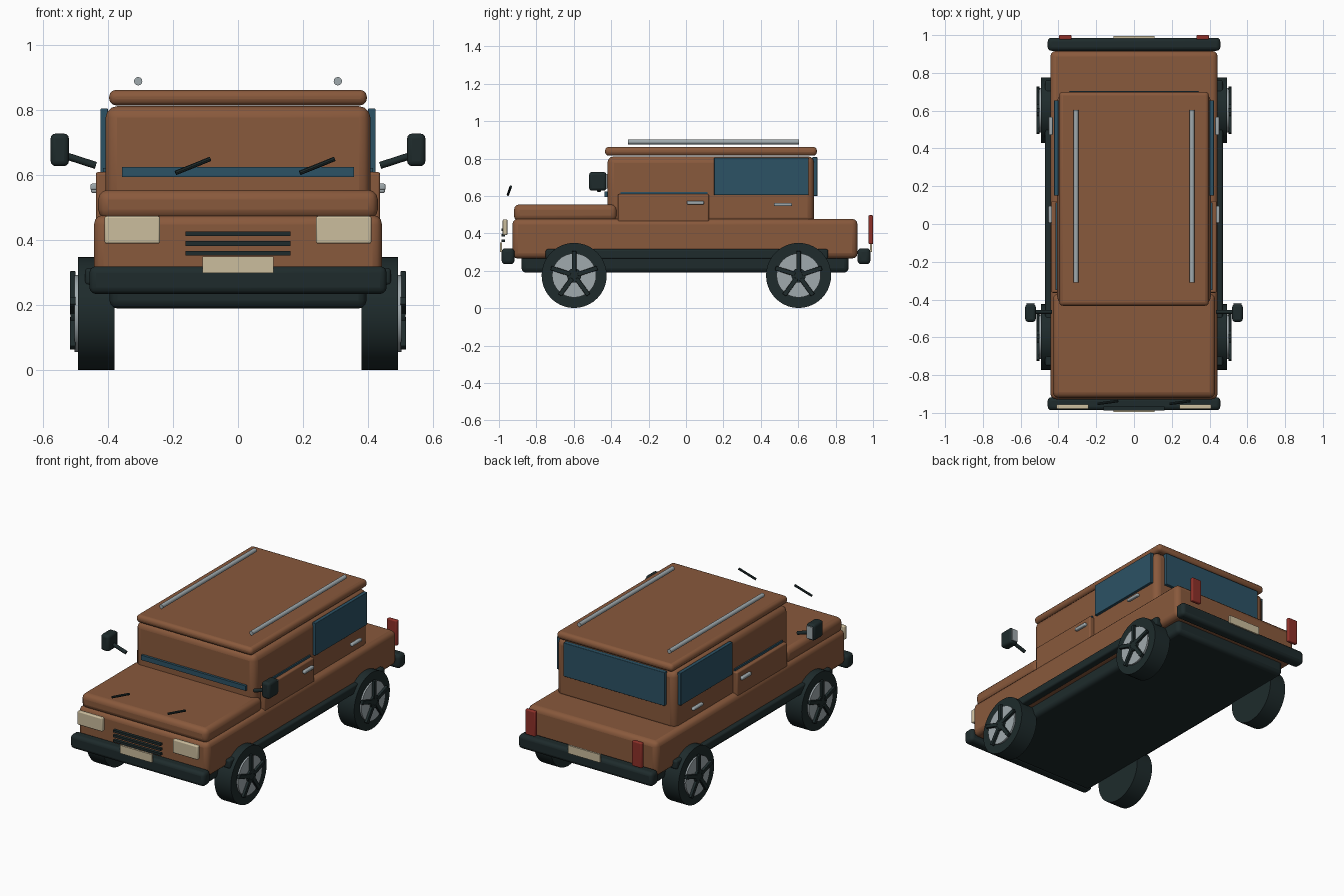
import bpy, bmesh, math
from mathutils import Matrix, Vector

if "Cube" in bpy.data.objects:
    bpy.data.objects.remove(bpy.data.objects["Cube"])


def material(name, rgb):
    m = bpy.data.materials.new(name)
    m.use_nodes = True
    m.diffuse_color = (*rgb, 1)
    m.node_tree.nodes["Principled BSDF"].inputs["Base Color"].default_value = (*rgb, 1)
    return m


BROWN = material("brown paint", (0.25, 0.1, 0.045))
BLACK = material("black rubber", (0.013, 0.024, 0.025))
GLASS = material("blue glass", (0.025, 0.085, 0.13))
METAL = material("grey metal", (0.35, 0.4, 0.42))
CREAM = material("cream lamp", (0.6, 0.51, 0.34))
RED = material("red lamp", (0.27, 0.03, 0.022))


def finish(name, bm, mat, bevel=0, angle=35):
    mesh = bpy.data.meshes.new(name)
    bm.to_mesh(mesh)
    bm.free()
    mesh.materials.append(mat)
    ob = bpy.data.objects.new(name, mesh)
    bpy.context.collection.objects.link(ob)
    if bevel:
        mod = ob.modifiers.new("rounded edges", "BEVEL")
        mod.width = bevel
        mod.segments = 3
    bpy.ops.object.select_all(action="DESELECT")
    ob.select_set(True)
    bpy.context.view_layer.objects.active = ob
    bpy.ops.object.shade_smooth_by_angle(angle=math.radians(angle))
    return ob


def box(name, mat, xs, ys, zs, bevel=0):
    """Box spanning the given (low, high) ranges."""
    bm = bmesh.new()
    bmesh.ops.create_cube(bm, size=1)
    spans = (xs, ys, zs)
    for v in bm.verts:
        v.co = [(a + b) / 2 + c * (b - a) for c, (a, b) in zip(v.co, spans)]
    return finish(name, bm, mat, bevel)


def pair(name, mat, xs, ys, zs, bevel=0):
    """The same box on the left (+x) and the right (-x)."""
    box("left_" + name, mat, xs, ys, zs, bevel)
    box("right_" + name, mat, (-xs[1], -xs[0]), ys, zs, bevel)


def rod(name, mat, start, end, radius, sides=12):
    """Straight cylinder between two points."""
    a, b = Vector(start), Vector(end)
    bm = bmesh.new()
    turn = (b - a).to_track_quat("Z", "Y").to_matrix().to_4x4()
    bmesh.ops.create_cone(bm, cap_ends=True, segments=sides, radius1=radius, radius2=radius,
                          depth=(b - a).length, matrix=Matrix.Translation((a + b) / 2) @ turn)
    return finish(name, bm, mat)


# Body shell
box("chassis", BLACK, (-0.395, 0.395), (-0.88, 0.87), (0.19, 0.31), 0.025)
box("lower_body", BROWN, (-0.443, 0.443), (-0.928, 0.917), (0.265, 0.478), 0.03)
box("hood", BROWN, (-0.43, 0.43), (-0.92, -0.37), (0.465, 0.555), 0.03)
box("cabin", BROWN, (-0.407, 0.407), (-0.42, 0.685), (0.45, 0.812), 0.035)
box("roof", BROWN, (-0.396, 0.396), (-0.433, 0.7), (0.815, 0.862), 0.02)
pair("door", BROWN, (0.39, 0.437), (-0.364, 0.123), (0.46, 0.61), 0.008)
pair("sill", BLACK, (0.42, 0.47), (-0.75, 0.76), (0.262, 0.315), 0.01)

# Windows
box("windscreen", GLASS, (-0.357, 0.357), (-0.435, -0.41), (0.595, 0.625))
box("rear_window", GLASS, (-0.345, 0.345), (0.675, 0.703), (0.6, 0.807), 0.003)
pair("front_window", GLASS, (0.395, 0.415), (-0.35, 0.115), (0.6, 0.622))
pair("rear_side_window", GLASS, (0.4, 0.423), (0.15, 0.655), (0.605, 0.805), 0.003)

# Bumpers, plates and lamps
for end, s in (("front", -1), ("rear", 1)):
    box(end + "_bumper", BLACK, (-0.457, 0.457), sorted((s * 0.917, s * 0.986)), (0.235, 0.32), 0.02)
    box(end + "_plate", CREAM, (-0.109, 0.109), sorted((s * 0.983, s * 0.995)), (0.3, 0.35))
pair("headlight", CREAM, (0.24, 0.41), (-0.98, -0.955), (0.39, 0.474), 0.006)
pair("tail_light", RED, (0.33, 0.397), (0.976, 1.0), (0.342, 0.497), 0.006)
for i in range(3):
    z = 0.36 + i * 0.03
    box(f"grille_slat_{i + 1}", BLACK, (-0.162, 0.162), (-0.987, -0.967), (z - 0.007, z + 0.007))

# Door handles
pair("front_handle", METAL, (0.432, 0.454), (0.005, 0.096), (0.554, 0.574), 0.006)
pair("rear_handle", METAL, (0.43, 0.452), (0.47, 0.567), (0.545, 0.563), 0.006)

# Parts set out on each side
for side, s in (("left", 1), ("right", -1)):
    rod(side + "_roof_rail", METAL, (s * 0.307, -0.31, 0.889), (s * 0.307, 0.603, 0.889), 0.013)
    rod(side + "_mirror_arm", BLACK, (s * 0.437, -0.465, 0.63), (s * 0.53, -0.465, 0.66), 0.011)
pair("mirror", BLACK, (0.52, 0.576), (-0.518, -0.425), (0.628, 0.728), 0.015)
pair("mirror_glass", METAL, (0.528, 0.568), (-0.427, -0.419), (0.64, 0.716))

# Wipers, both sweeping the same way
for side, x in (("left", 0.19), ("right", -0.192)):
    rod(side + "_wiper", BLACK, (x, -0.952, 0.607), (x + 0.107, -0.937, 0.65), 0.007, 8)


# Wheels: tyre, rim disc, hub and five spokes
def wheel(name, s, y):
    z, r = 0.175, 0.174
    tyre = rod(name + "_tyre", BLACK, (s * 0.38, y, z), (s * 0.492, y, z), r, 40)
    for p in tyre.data.polygons:
        p.use_smooth = True
    rod(name + "_rim", METAL, (s * 0.45, y, z), (s * 0.502, y, z), 0.118, 32)
    rod(name + "_hub", BLACK, (s * 0.47, y, z), (s * 0.515, y, z), 0.038, 24)
    bm = bmesh.new()
    for i in range(5):
        place = (Matrix.Translation((s * 0.508, y, z)) @ Matrix.Rotation(i * math.tau / 5, 4, "X")
                 @ Matrix.Translation((0, 0, 0.075)) @ Matrix.Diagonal((0.018, 0.024, 0.11, 1)))
        bmesh.ops.create_cube(bm, size=1, matrix=place)
    finish(name + "_spokes", bm, BLACK, 0.003)


for side, s in (("left", 1), ("right", -1)):
    wheel("front_" + side, s, -0.598)
    wheel("rear_" + side, s, 0.602)
